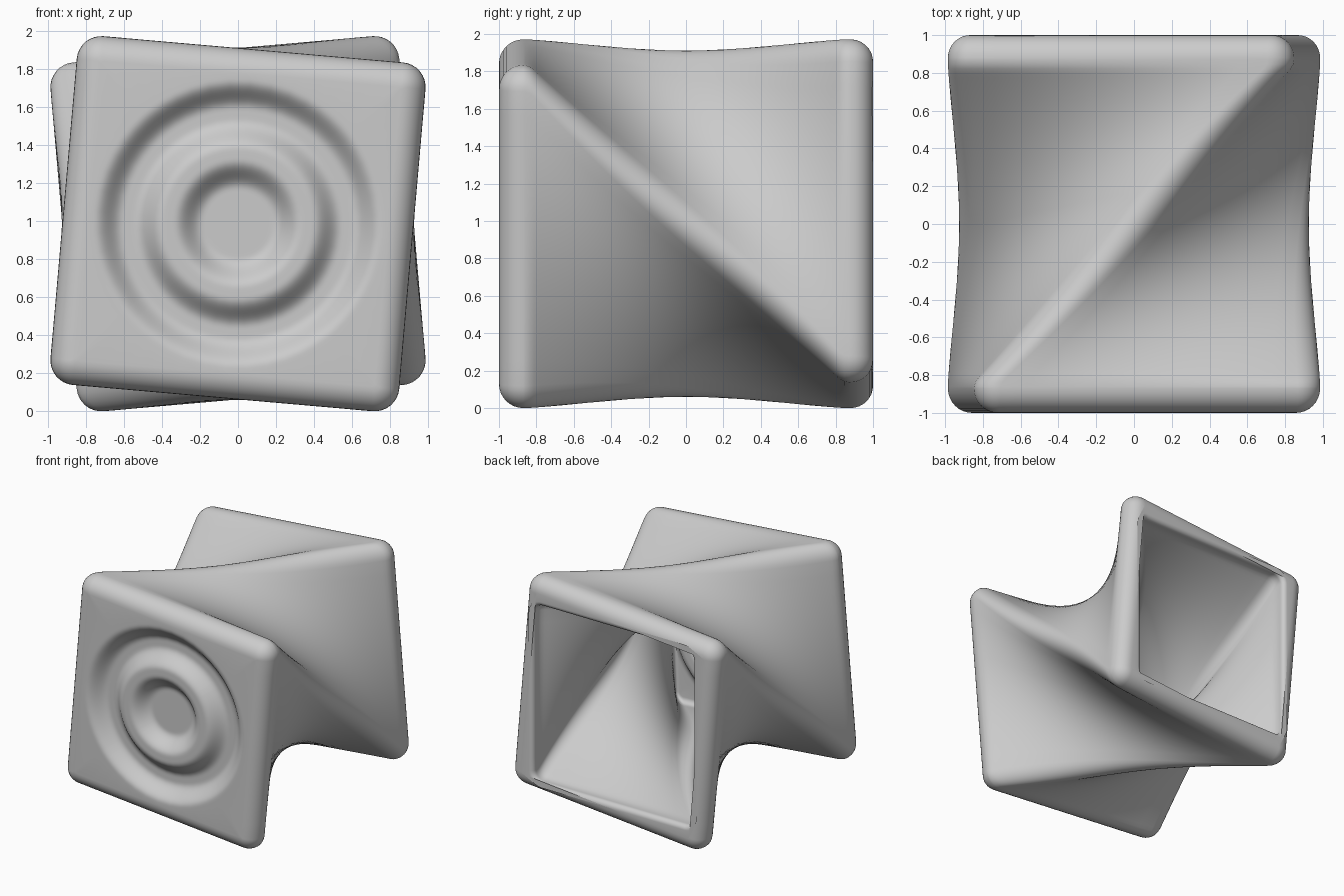
import bpy, bmesh, math
from mathutils import Vector

cube = bpy.data.objects.get("Cube")
if cube:
    bpy.data.objects.remove(cube, do_unlink=True)

MID_Z, HALF, FILLET, WALL = 0.985, 0.92, 0.13, 0.16
MIDDLE = math.radians(-45)                          # turn at the waist
OUT_SPAN, IN_SPAN = math.radians(40), math.radians(45)  # half the twist of each skin
EASE = 0.06         # the twist eases in just behind each end
ARC, SIDE = 8, 12   # steps per rounded corner and per straight side


def rounded_square(half, radius, angle):
    """Closed loop of 2D points, anticlockwise, turned by angle."""
    inner = half - radius
    side = [(half, -inner + 2 * inner * i / SIDE) for i in range(SIDE)]
    for i in range(ARC):
        a = math.pi / 2 * i / ARC
        side.append((inner + radius * math.cos(a), inner + radius * math.sin(a)))
    pts = []
    for k in range(4):
        turn = angle + k * math.pi / 2
        c, s = math.cos(turn), math.sin(turn)
        pts += [Vector((c * x - s * y, s * x + c * y)) for x, y in side]
    return pts


def twist_amount(y, reach):
    """From -1 at the front to 1 at the back, with soft ends."""
    u = max(reach - abs(y), 0)
    eased = u * u / (2 * EASE) if u < EASE else u - EASE / 2
    return math.copysign(1 - eased / (reach - EASE / 2), y)


def section(y, inset, radius, inner):
    """One row of a skin: corners travel straight, so the waist narrows."""
    span, reach = (IN_SPAN, 0.94) if inner else (OUT_SPAN, 0.87)
    t = twist_amount(y, reach)
    c, s = math.cos(span), -math.sin(span) * t
    half = HALF * math.hypot(c, s) - inset
    radius = max(radius, 0.015) + 0.04 * (1 - t * t)
    return y, rounded_square(half, radius, MIDDLE + math.atan2(s, c))


def wall(y0, y1, inset, radius, inner, steps=72):
    return [section(y0 + (y1 - y0) * i / steps, inset, radius, inner)
            for i in range(steps + 1)]


def edge(y, direction, inset, corner, radius, inner, sign=1, steps=8):
    """Quarter-round edge rows, from the end plane to the wall."""
    rows = []
    for i in range(steps + 1):
        a = math.pi / 2 * i / steps
        cut = radius * (1 - math.sin(a)) * sign
        rows.append(section(y + direction * radius * (1 - math.cos(a)),
                            inset + cut, corner - cut, inner))
    return rows


def smooth(a, b, x):
    t = min(max((x - a) / (b - a), 0), 1)
    return t ** 3 * (t * (6 * t - 15) + 10)


def groove_depth(r):
    """Sunken centre, raised ring and outer groove of the front panel."""
    outer = 1 - smooth(0.59, 0.77, r)
    ring = smooth(0.17, 0.35, r) - smooth(0.38, 0.56, r)
    return 0.1 * (outer - ring)


def panel(y):
    """Circular rows of the front panel, from the centre outwards."""
    base = rounded_square(1, 0.1, MIDDLE + OUT_SPAN)
    radii = [0.04 + 0.735 * i / 56 for i in range(57)]
    return [(y + groove_depth(r), [p.normalized() * r for p in base]) for r in radii]


# Outer skin: front panel, rounded front edge, twisted wall, back lip
outside = panel(-1) + edge(-1, 1, 0, FILLET, FILLET, False)
outside += wall(-0.86, 0.87, 0, FILLET, False)
outside += edge(1, -1, 0, FILLET, 0.12, False)[::-1]
# Inner skin: back lip, twisted wall, rear of the front panel
inside = edge(1, -1, WALL, 0.08, 0.04, True, sign=-1)
inside += wall(0.95, -0.79, WALL, 0.08, True)
inside += edge(WALL - 1, 1, WALL, 0.08, 0.05, True)[::-1]
inside += panel(WALL - 1)[::-1]

# Skin all rows into one closed shell
bm = bmesh.new()
rings = [[bm.verts.new((p.x, y, p.y + MID_Z)) for p in loop] for y, loop in outside + inside]
for r1, r2 in zip(rings, rings[1:]):
    n = len(r1)
    for i in range(n):
        j = (i + 1) % n
        bm.faces.new((r1[i], r1[j], r2[j], r2[i]))
bm.faces.new(rings[0])
bm.faces.new(rings[-1])
bmesh.ops.recalc_face_normals(bm, faces=bm.faces)

mesh = bpy.data.meshes.new("twisted_shell")
bm.to_mesh(mesh)
bm.free()
shell = bpy.data.objects.new("twisted_shell", mesh)
bpy.context.collection.objects.link(shell)

grey = bpy.data.materials.new("plain_grey")
grey.use_nodes = True
colour = (0.6, 0.6, 0.6, 1)
grey.diffuse_color = colour
grey.node_tree.nodes["Principled BSDF"].inputs["Base Color"].default_value = colour
mesh.materials.append(grey)

bpy.context.view_layer.objects.active = shell
shell.select_set(True)
bpy.ops.object.shade_smooth_by_angle(angle=math.radians(60))
